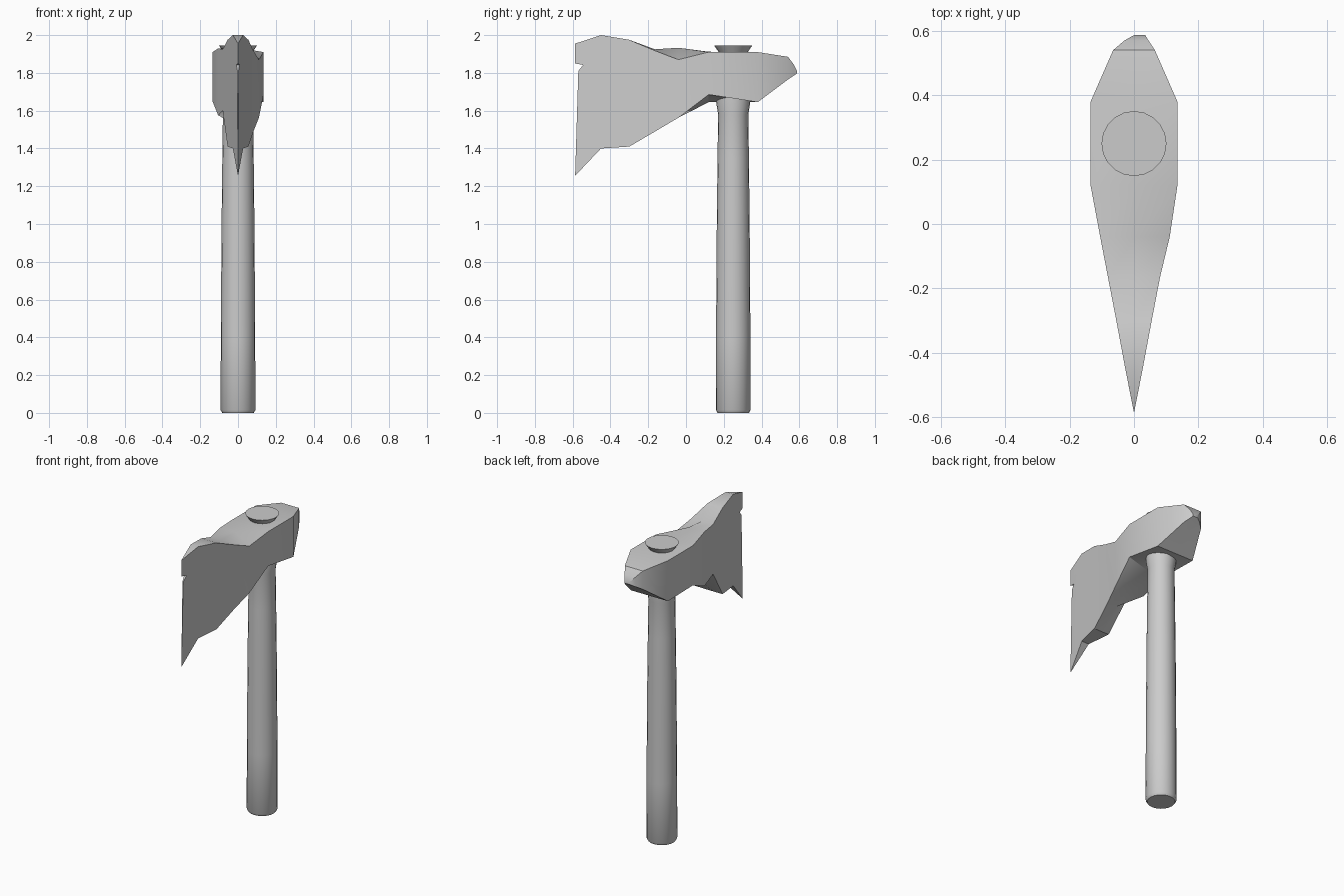
import bpy, bmesh, math

if "Cube" in bpy.data.objects:
    bpy.data.objects.remove(bpy.data.objects["Cube"])


def finish(name, bm, angle):
    bmesh.ops.recalc_face_normals(bm, faces=bm.faces)
    mesh = bpy.data.meshes.new(name)
    bm.to_mesh(mesh)
    bm.free()
    obj = bpy.data.objects.new(name, mesh)
    bpy.context.collection.objects.link(obj)
    bpy.ops.object.select_all(action='DESELECT')
    obj.select_set(True)
    bpy.context.view_layer.objects.active = obj
    bpy.ops.object.shade_smooth_by_angle(angle=math.radians(angle))
    return obj


def bridge(bm, a, b):
    n = len(a)
    for i in range(n):
        bm.faces.new((a[i], a[(i + 1) % n], b[(i + 1) % n], b[i]))


# Handle: lathed profile (radius, z), spread at the top like a wedged eye
SIDES = 20
bm = bmesh.new()
rings = []
for r, z in [(0.083, 0), (0.092, 0.015), (0.091, 0.40), (0.087, 1.0),
             (0.083, 1.35), (0.080, 1.58), (0.091, 1.65),
             (0.070, 1.90), (0.101, 1.945)]:
    rings.append([bm.verts.new((r * math.cos(2 * math.pi * i / SIDES),
                                0.25 + r * math.sin(2 * math.pi * i / SIDES), z))
                  for i in range(SIDES)])
for a, b in zip(rings, rings[1:]):
    bridge(bm, a, b)
bm.faces.new(rings[0])
bm.faces.new(rings[-1])
finish("handle", bm, 35)

# Axe head: sections along y
# (y, x left, x right, top left/centre/right, bottom right/centre/left)
stations = [
    (-0.45, -0.027, 0.027, 2.00, 2.00, 2.00, 1.400, 1.400, 1.400),
    (-0.30, -0.055, 0.055, 1.975, 1.975, 1.975, 1.410, 1.410, 1.410),
    (-0.165, -0.081, 0.081, 1.925, 1.925, 1.918, 1.489, 1.520, 1.600),
    (-0.04, -0.105, 0.111, 1.930, 1.933, 1.870, 1.563, 1.575, 1.575),
    (0.12, -0.135, 0.135, 1.910, 1.912, 1.910, 1.685, 1.645, 1.650),
    (0.38, -0.135, 0.135, 1.910, 1.910, 1.910, 1.645, 1.645, 1.645),
    (0.54, -0.065, 0.065, 1.885, 1.885, 1.885, 1.765, 1.765, 1.765),
    (0.57, -0.030, 0.045, 1.845, 1.845, 1.845, 1.785, 1.785, 1.785),
    (0.587, 0.000, 0.035, 1.810, 1.810, 1.810, 1.797, 1.797, 1.797),
]
bm = bmesh.new()
rings = []
for y, xl, xr, tl, tc, tr, br, bc, bl in stations:
    xc = (xl + xr) / 2
    rings.append([bm.verts.new(p) for p in (
        (xl, y, tl), (xc, y, tc), (xr, y, tr),
        (xr, y, br), (xc, y, bc), (xl, y, bl))])
for a, b in zip(rings, rings[1:]):
    bridge(bm, a, b)
bm.faces.new(rings[-1])

# Cutting edge with the chipped notch, one shared tip line at x = 0
edge = [(-0.587, 1.955), (-0.587, 1.85), (-0.545, 1.842), (-0.57, 1.81), (-0.587, 1.255)]
widths = [0, 0, 0.008, 0.003, 0]
left, right = [], []
for (y, z), w in zip(edge, widths):
    r = bm.verts.new((w, y, z))
    right.append(r)
    left.append(bm.verts.new((-w, y, z)) if w else r)
tl, tc, tr, br, bc, bl = rings[0]
bm.faces.new([tr] + right + [br])
bm.faces.new([tl] + left + [bl])
for tip, ring in ((right[0], (tl, tc, tr)), (right[-1], (br, bc, bl))):
    for a, b in zip(ring, ring[1:]):
        bm.faces.new((tip, a, b))
for i in range(1, 4):
    quad = [right[i], right[i + 1], left[i + 1], left[i]]
    bm.faces.new(list(dict.fromkeys(quad)))
finish("axe_head", bm, 30)
